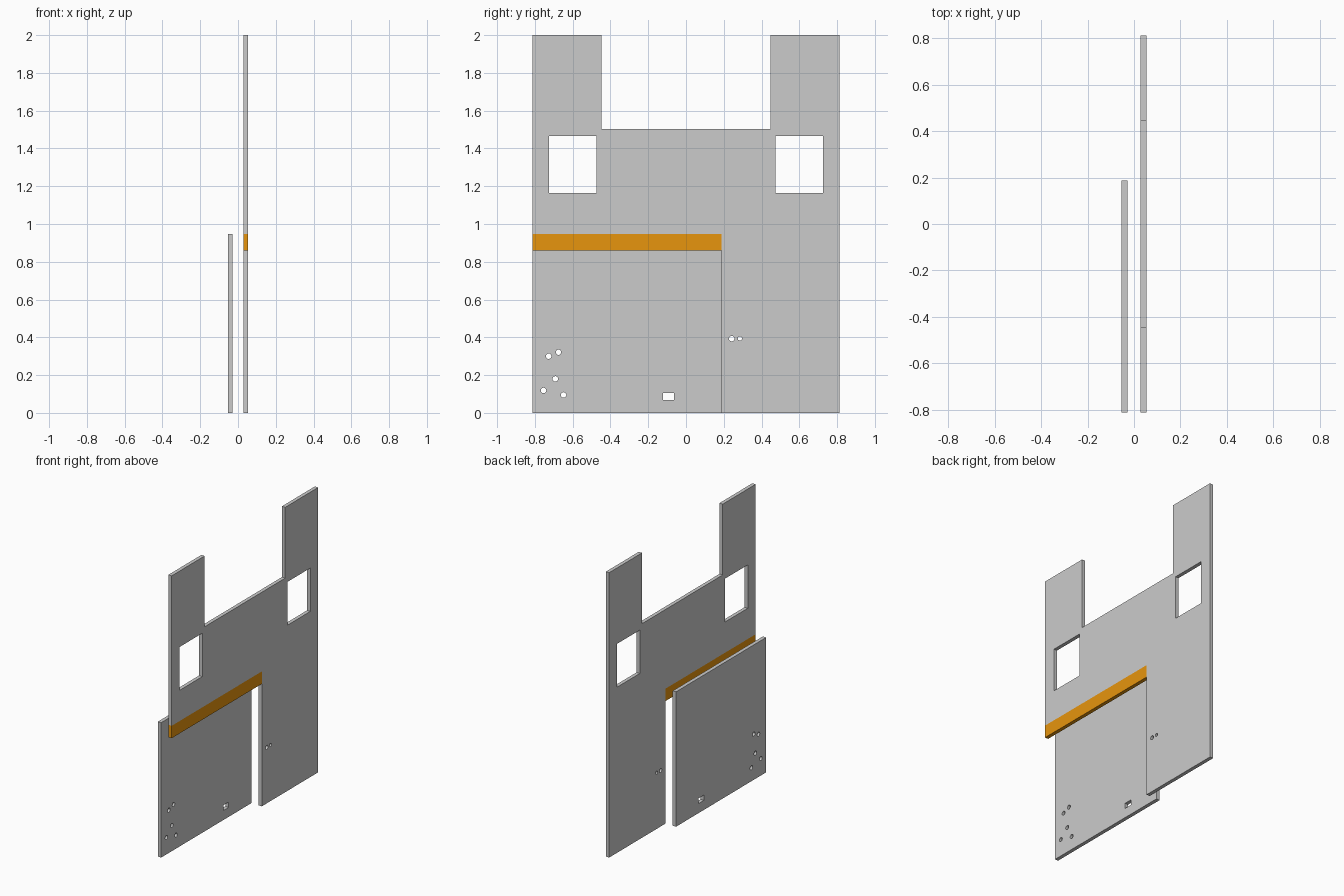
import bpy, bmesh
from math import cos, sin, tau

if "Cube" in bpy.data.objects:
    bpy.data.objects.remove(bpy.data.objects["Cube"])

THICK = 0.026


def rect(y0, y1, z0, z1):
    return [(y0, z0), (y1, z0), (y1, z1), (y0, z1)]


def circle(y, z, r, n=16):
    return [(y + r * cos(tau * i / n), z + r * sin(tau * i / n)) for i in range(n)]


def panel(name, x, loops, cuts=()):
    """Flat sheet in the YZ plane: first loop is the outline, the rest are holes."""
    bm = bmesh.new()
    for loop in loops:
        vs = [bm.verts.new((x, y, z)) for y, z in loop]
        for a, b in zip(vs, vs[1:] + vs[:1]):
            bm.edges.new((a, b))
    bmesh.ops.triangle_fill(bm, use_beauty=True, edges=bm.edges[:], normal=(1, 0, 0))
    for co, no in cuts:
        bmesh.ops.bisect_plane(bm, geom=bm.verts[:] + bm.edges[:] + bm.faces[:],
                               plane_co=co, plane_no=no)
    ext = bmesh.ops.extrude_face_region(bm, geom=bm.faces[:], use_keep_orig=True)
    moved = [g for g in ext["geom"] if isinstance(g, bmesh.types.BMVert)]
    bmesh.ops.translate(bm, verts=moved, vec=(THICK, 0, 0))
    bmesh.ops.recalc_face_normals(bm, faces=bm.faces[:])
    me = bpy.data.meshes.new(name)
    bm.to_mesh(me)
    bm.free()
    ob = bpy.data.objects.new(name, me)
    bpy.context.collection.objects.link(ob)
    return ob


W, STEP, LOW, TOP = 0.8125, 0.1875, 0.86, 0.947

# Large notched panel with two windows and two small holes
outline = [(-W, LOW), (STEP, LOW), (STEP, 0), (W, 0), (W, 2), (0.447, 2),
           (0.447, 1.503), (-0.447, 1.503), (-0.447, 2), (-W, 2)]
main = panel("main_panel", 0.028, [
    outline,
    rect(-0.725, -0.473, 1.163, 1.467),
    rect(0.473, 0.725, 1.163, 1.467),
    circle(0.242, 0.393, 0.0145),
    circle(0.285, 0.394, 0.011),
], cuts=[((0, 0, TOP), (0, 0, 1)), ((0, STEP, 0), (0, 1, 0))])

# Orange overlap band along the lower edge of the main panel
grey = bpy.data.materials.new("panel_grey")
orange = bpy.data.materials.new("overlap_orange")
orange.diffuse_color = (0.8, 0.3, 0.004, 1)
orange.use_nodes = True
orange.node_tree.nodes["Principled BSDF"].inputs["Base Color"].default_value = orange.diffuse_color
grey.diffuse_color = (0.8, 0.8, 0.8, 1)
grey.use_nodes = True
grey.node_tree.nodes["Principled BSDF"].inputs["Base Color"].default_value = grey.diffuse_color
main.data.materials.append(grey)
main.data.materials.append(orange)
for p in main.data.polygons:
    c = p.center
    if c.z < TOP - 1e-4 and c.y < STEP - 1e-4:
        p.material_index = 1

# Lower offset panel with screw holes and a small slot
holes = [(-0.727, 0.3), (-0.675, 0.321), (-0.692, 0.18), (-0.754, 0.119), (-0.648, 0.095)]
panel("lower_panel", -0.054,
      [rect(-W, STEP, 0, TOP), rect(-0.122, -0.064, 0.067, 0.104)]
      + [circle(y, z, 0.0145) for y, z in holes])
